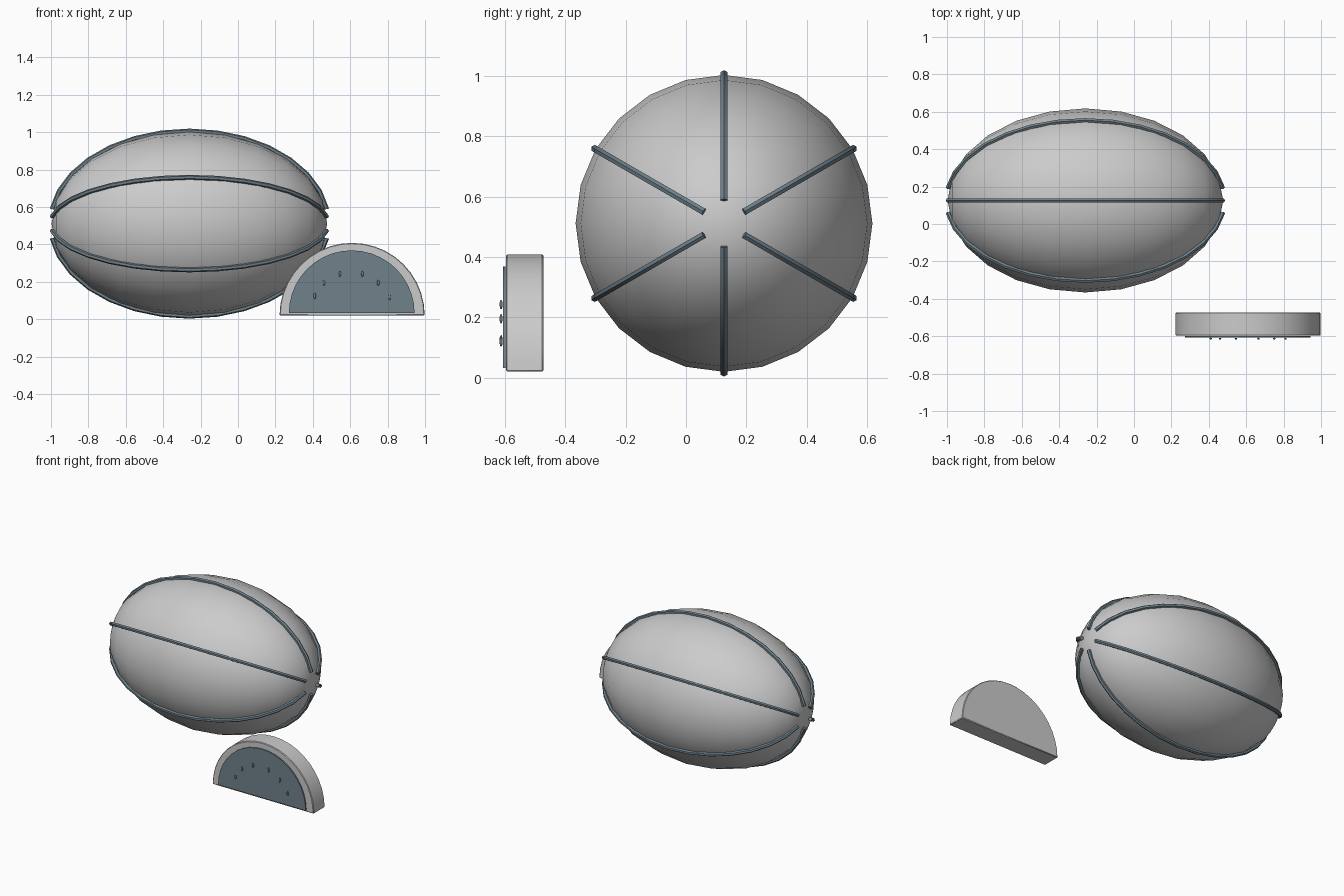
import bpy, bmesh
from math import sin, cos, pi, radians
from mathutils import Matrix

if "Cube" in bpy.data.objects:
    bpy.data.objects.remove(bpy.data.objects["Cube"])

CENTRE = (-0.26, 0.126, 0.511)
A, R = 0.737, 0.492          # half length and radius of the melon

dark = bpy.data.materials.new("blue_grey")
dark.diffuse_color = (0.16, 0.22, 0.26, 1)
dark.use_nodes = True
dark.node_tree.nodes["Principled BSDF"].inputs["Base Color"].default_value = dark.diffuse_color


def finish(name, bm, mat=None, angle=35):
    bmesh.ops.recalc_face_normals(bm, faces=bm.faces)
    me = bpy.data.meshes.new(name)
    bm.to_mesh(me)
    bm.free()
    ob = bpy.data.objects.new(name, me)
    bpy.context.collection.objects.link(ob)
    if mat:
        me.materials.append(mat)
    bpy.ops.object.select_all(action='DESELECT')
    ob.select_set(True)
    bpy.context.view_layer.objects.active = ob
    bpy.ops.object.shade_smooth_by_angle(angle=radians(angle))
    return ob


def half_disc(name, cx, z0, r, y_front, y_back, n, mat=None):
    bm = bmesh.new()
    pts = [(cx + r * cos(pi * i / n), y_front, z0 + r * sin(pi * i / n)) for i in range(n + 1)]
    face = bm.faces.new([bm.verts.new(p) for p in pts])
    ext = bmesh.ops.extrude_face_region(bm, geom=[face], use_keep_orig=True)
    moved = [g for g in ext['geom'] if isinstance(g, bmesh.types.BMVert)]
    bmesh.ops.translate(bm, verts=moved, vec=(0, y_back - y_front, 0))
    return finish(name, bm, mat)


# whole melon, poles along x
bm = bmesh.new()
bmesh.ops.create_uvsphere(bm, u_segments=24, v_segments=12, radius=1,
                          matrix=Matrix.Translation(CENTRE) @ Matrix.Diagonal((A, R, R, 1))
                          @ Matrix.Rotation(pi / 2, 4, 'Y'))
finish("melon_body", bm, angle=60)

# six raised rind stripes: thin tubes following the meridians
TUBE, SIDES, STEPS = 0.013, 6, 14
sa, sr = A + 0.006, R + 0.003
for k in range(6):
    phi = pi / 2 + k * pi / 3
    bm = bmesh.new()
    rings = []
    for i in range(STEPS + 1):
        t = radians(9 + 162 * i / STEPS)
        nx, nr = cos(t) / sa, sin(t) / sr
        ln = (nx * nx + nr * nr) ** 0.5
        ring = []
        for j in range(SIDES):
            a = 2 * pi * j / SIDES
            out, side = TUBE * cos(a), TUBE * sin(a)
            x = sa * cos(t) + out * nx / ln
            r = sr * sin(t) + out * nr / ln
            ring.append(bm.verts.new((CENTRE[0] + x,
                                      CENTRE[1] + r * cos(phi) - side * sin(phi),
                                      CENTRE[2] + r * sin(phi) + side * cos(phi))))
        rings.append(ring)
    for p, q in zip(rings, rings[1:]):
        for j in range(SIDES):
            bm.faces.new((p[j], p[(j + 1) % SIDES], q[(j + 1) % SIDES], q[j]))
    bm.faces.new(rings[0])
    bm.faces.new(rings[-1])
    finish(f"rind_stripe_{k + 1}", bm, dark)

# cut slice: rind block with softened edges, and flesh plate
rind = half_disc("slice_rind", 0.61, 0.02, 0.388, -0.597, -0.473, 20)
bev = rind.modifiers.new("bevel", 'BEVEL')
bev.width, bev.segments, bev.limit_method = 0.004, 1, 'ANGLE'
bev.angle_limit = radians(40)
half_disc("slice_flesh", 0.608, 0.032, 0.336, -0.607, -0.599, 20, dark)

# seeds
for i, (x, z) in enumerate([(0.41, 0.125), (0.46, 0.195), (0.545, 0.242),
                            (0.665, 0.242), (0.75, 0.195), (0.81, 0.118)]):
    bm = bmesh.new()
    bmesh.ops.create_uvsphere(bm, u_segments=10, v_segments=6, radius=1,
                              matrix=Matrix.Translation((x, -0.613, z))
                              @ Matrix.Diagonal((0.007, 0.005, 0.016, 1)))
    finish(f"seed_{i + 1}", bm, dark, 60)
